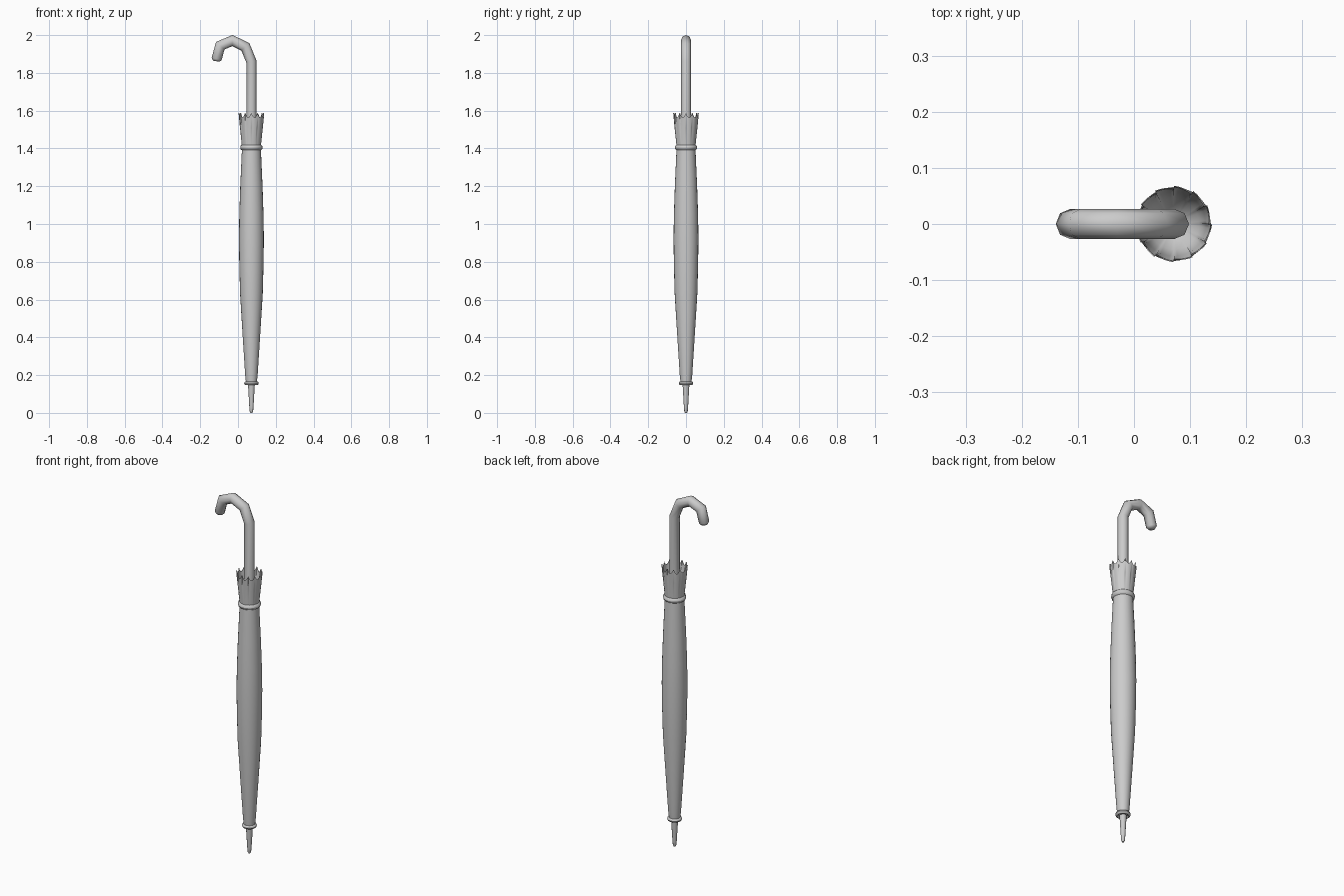
import bpy, math
from mathutils import Vector

if "Cube" in bpy.data.objects:
    bpy.data.objects.remove(bpy.data.objects["Cube"])

AXIS = 0.071  # x of the umbrella shaft


def make(name, verts, faces, angle=50):
    me = bpy.data.meshes.new(name)
    me.from_pydata(verts, [], faces)
    me.validate()
    ob = bpy.data.objects.new(name, me)
    bpy.context.collection.objects.link(ob)
    bpy.ops.object.select_all(action='DESELECT')
    ob.select_set(True)
    bpy.context.view_layer.objects.active = ob
    bpy.ops.object.shade_smooth_by_angle(angle=math.radians(angle))
    return ob


def skin(name, rings, caps=(True, True), angle=50):
    n = len(rings[0])
    verts = [v for r in rings for v in r]
    faces = []
    for i in range(len(rings) - 1):
        for j in range(n):
            k = (j + 1) % n
            faces.append((i * n + j, i * n + k, (i + 1) * n + k, (i + 1) * n + j))
    if caps[0]:
        faces.append(tuple(reversed(range(n))))
    if caps[1]:
        faces.append(tuple(range((len(rings) - 1) * n, len(rings) * n)))
    return make(name, verts, faces, angle)


def circle(r, z, n):
    return [(AXIS + r * math.cos(2 * math.pi * j / n), r * math.sin(2 * math.pi * j / n), z)
            for j in range(n)]


def lathe(name, profile, n=24, caps=(True, True)):
    return skin(name, [circle(r, z, n) for r, z in profile], caps)


# pointed metal tip
lathe("tip", [(0.005, 0), (0.009, 0.008), (0.011, 0.03), (0.018, 0.15)], 12)

# furled canopy, up to the strap
lathe("canopy", [(0.028, 0.155), (0.033, 0.2), (0.047, 0.42), (0.060, 0.63), (0.064, 0.78),
                 (0.066, 0.92), (0.064, 1.05), (0.059, 1.2), (0.050, 1.40)], 24)

# scalloped flare above the strap: outer wall, jagged rim, inner funnel
TEETH, STEPS = 12, 6
N = TEETH * STEPS


def rim(r, z, depth, lap):
    ring = []
    for j in range(N):
        t = (j % STEPS) / (STEPS - 1)
        a = 2 * math.pi * (j // STEPS + t * 0.98) / TEETH
        rr = r + lap * (t - 0.5)
        ring.append((AXIS + rr * math.cos(a), rr * math.sin(a),
                     z - depth * math.sin(math.pi * t)))
    return ring


skin("flare", [rim(0.049, 1.39, 0, 0), rim(0.052, 1.43, 0, 0), rim(0.060, 1.51, 0, 0.001),
               rim(0.066, 1.587, 0.024, 0.004), rim(0.064, 1.586, 0.024, 0.004),
               rim(0.057, 1.51, 0, 0.001), rim(0.045, 1.43, 0, 0), rim(0.02, 1.41, 0, 0)],
     caps=(False, False))


# strap and lower collar, rounded bands
def band(name, r, z, depth, height, n=24):
    prof = [(r + depth * math.cos(a), z + height * math.sin(a))
            for a in (2 * math.pi * i / 8 for i in range(9))]
    lathe(name, prof, n, (False, False))


band("strap", 0.051, 1.405, 0.008, 0.014)
band("lower_collar", 0.030, 0.157, 0.008, 0.010)

# handle: shaft and hook swept with an eight-sided section
path = [(AXIS, 1.40), (AXIS, 1.86), (0.039, 1.938), (-0.03, 1.971),
        (-0.094, 1.944), (-0.113, 1.874), (-0.115, 1.862)]
radii = [0.027] * 6 + [0.018]
pts = [Vector((x, 0, z)) for x, z in path]
rings = []
for i, p in enumerate(pts):
    a = (p - pts[i - 1]).normalized() if i else Vector((0, 0, 1))
    b = (pts[i + 1] - p).normalized() if i < len(pts) - 1 else a
    t = (a + b).normalized()
    side = Vector((t.z, 0, -t.x))
    stretch = 1 / max(0.8, t.dot(a))
    rings.append([tuple(p + side * radii[i] * stretch * math.cos(q)
                        + Vector((0, radii[i] * math.sin(q), 0)))
                  for q in (2 * math.pi * k / 8 for k in range(8))])
skin("handle", rings, angle=60)
